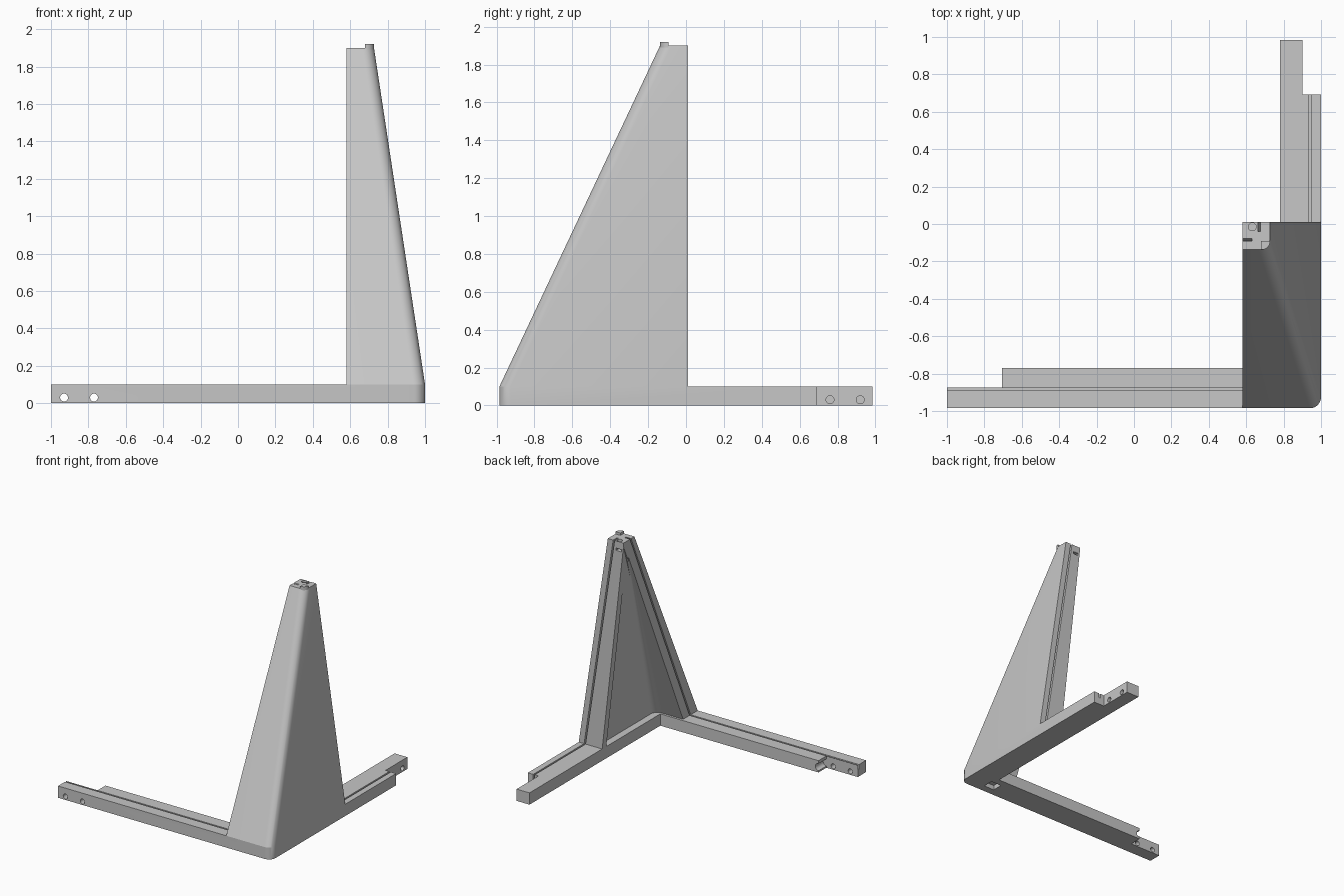
import bpy, bmesh, math
from mathutils import Matrix

cube = bpy.data.objects.get("Cube")
if cube:
    bpy.data.objects.remove(cube, do_unlink=True)

GREY = (0.57, 0.57, 0.57, 1)
mat = bpy.data.materials.new("plain grey")
mat.use_nodes = True
mat.diffuse_color = GREY
mat.node_tree.nodes["Principled BSDF"].inputs["Base Color"].default_value = GREY


def add_object(name, bm):
    bmesh.ops.recalc_face_normals(bm, faces=bm.faces)
    me = bpy.data.meshes.new(name)
    bm.to_mesh(me)
    bm.free()
    me.materials.append(mat)
    ob = bpy.data.objects.new(name, me)
    bpy.context.collection.objects.link(ob)
    return ob


def loft(name, *sections):
    """Solid through (z, outline) sections with equal point counts."""
    bm = bmesh.new()
    rings = [[bm.verts.new((x, y, z)) for x, y in pts] for z, pts in sections]
    bm.faces.new(rings[0])
    bm.faces.new(rings[-1])
    for a, b in zip(rings, rings[1:]):
        for i in range(len(a)):
            j = (i + 1) % len(a)
            bm.faces.new((a[i], a[j], b[j], b[i]))
    return add_object(name, bm)


def rect(x0, x1, y0, y1):
    return [(x0, y0), (x1, y0), (x1, y1), (x0, y1)]


def box(name, x0, x1, y0, y1, z0, z1):
    return loft(name, (z0, rect(x0, x1, y0, y1)), (z1, rect(x0, x1, y0, y1)))


def rod(name, centre, axis, radius, length):
    bm = bmesh.new()
    turn = {"X": Matrix.Rotation(math.pi / 2, 4, "Y"),
            "Y": Matrix.Rotation(math.pi / 2, 4, "X"), "Z": Matrix()}[axis]
    bmesh.ops.create_cone(bm, cap_ends=True, segments=24, radius1=radius, radius2=radius,
                          depth=length, matrix=Matrix.Translation(centre) @ turn)
    return add_object(name, bm)


def round_corner(x, y, r=0.06, steps=8):
    """Arc replacing the outer front corner at (x, y)."""
    return [(x - r + r * math.sin(t), y + r - r * math.cos(t))
            for t in (i * math.pi / 2 / steps for i in range(steps + 1))]


def rounded_block(x0, x, y, y1, r=0.06):
    """Rectangle whose +x, -y corner is rounded."""
    return [(x0, y)] + round_corner(x, y, r) + [(x, y1), (x0, y1)]


def combine(ob, others, operation):
    """Bake booleans with the other solids into ob and drop those solids."""
    for c in others:
        c.hide_render = True
        m = ob.modifiers.new("boolean", "BOOLEAN")
        m.operation, m.solver, m.object = operation, "EXACT", c
    bpy.context.view_layer.update()
    me = bpy.data.meshes.new_from_object(ob.evaluated_get(bpy.context.evaluated_depsgraph_get()))
    ob.modifiers.clear()
    ob.data = me
    for c in others:
        bpy.data.objects.remove(c, do_unlink=True)


def smooth(ob):
    ob.data.shade_smooth()
    ob.data.set_sharp_from_angle(angle=math.radians(20))


G = 0.007                      # half width of the grooves
BASE, TOP = 0.1, 1.9
FRONT = -0.985
GROOVE_Y, GROOVE_X = -0.884, 0.943

# L-shaped base with half-width extensions for lap joints
outline = ([(-1, FRONT)] + round_corner(1, FRONT) +
           [(1, 0.692), (0.9, 0.692), (0.9, 0.985), (0.78, 0.985), (0.78, -0.77),
            (-0.705, -0.77), (-0.705, -0.875), (-1, -0.875)])
frame = loft("corner_frame", (0, outline), (BASE, outline))
cuts = [box("front_groove", -1.1, 0.6, GROOVE_Y - G, GROOVE_Y + G, 0.06, 0.2),
        box("side_groove", GROOVE_X - G, GROOVE_X + G, -0.03, 0.8, 0.06, 0.2),
        box("floor_socket", 0.71, 0.81, -0.92, -0.83, -0.1, 0.04),
        rod("end_notch", (-0.705, -0.81, 0.045), "Y", 0.03, 0.13)]
for x in (-0.93, -0.77):
    cuts.append(rod("front_bolt_hole", (x, -0.92, 0.03), "Y", 0.021, 0.4))
for y in (0.76, 0.92):
    cuts.append(rod("side_bolt_hole", (0.9, y, 0.03), "X", 0.021, 0.14))
combine(frame, cuts, "DIFFERENCE")

# Leaning tower whose outer corner is rounded from foot to top
tower = loft("tower", (BASE, rounded_block(0.58, 1, FRONT, 0.01)),
             (TOP, rounded_block(0.58, 0.727, -0.137, 0.01)))


def slant_box(name, low, high):
    """Cutter between two rectangles, carried on past foot and top."""
    def at(z):
        t = (z - BASE) / (TOP - BASE)
        return [tuple(p + (q - p) * t for p, q in zip(a, b))
                for a, b in zip(rect(*low), rect(*high))]
    return loft(name, (0, at(0)), (2.1, at(2.1)))


# Open back beside the edge beam, and the deeper shell behind that beam
opening = loft("opening", (BASE - 0.001, rect(0.4, 0.78, -0.775, 0.2)),
               (1.87, rect(0.4, 0.58, 0.01, 0.2)))
shell = loft("shell", (BASE - 0.001, rounded_block(0.4, 0.84, -0.79, -0.045, 0.06)),
             (1.75, rounded_block(0.4, 0.586, -0.06, -0.045, 0.005)))
combine(tower, [
    opening, shell,
    slant_box("front_edge_groove", (0.5, 0.63, GROOVE_Y - G, GROOVE_Y + G),
              (0.5, 0.63, -0.085 - G, -0.085 + G)),
    slant_box("side_edge_groove", (GROOVE_X - G, GROOVE_X + G, -0.04, 0.1),
              (0.67 - G, 0.67 + G, -0.04, 0.1)),
    rod("top_hole", (0.632, -0.015, TOP), "Z", 0.021, 0.1),
    box("nut_slot", 0.6, 0.65, -0.04, 0.1, 1.82, 1.84)], "DIFFERENCE")

# One body: base and tower joined without inner faces
combine(frame, [tower], "UNION")
smooth(frame)

# Small locating tab on the rounded top corner
tab_outline = rounded_block(0.68, 0.727, -0.137, -0.092, 0.042)
smooth(loft("top_tab", (TOP - 0.01, tab_outline), (1.92, tab_outline)))
